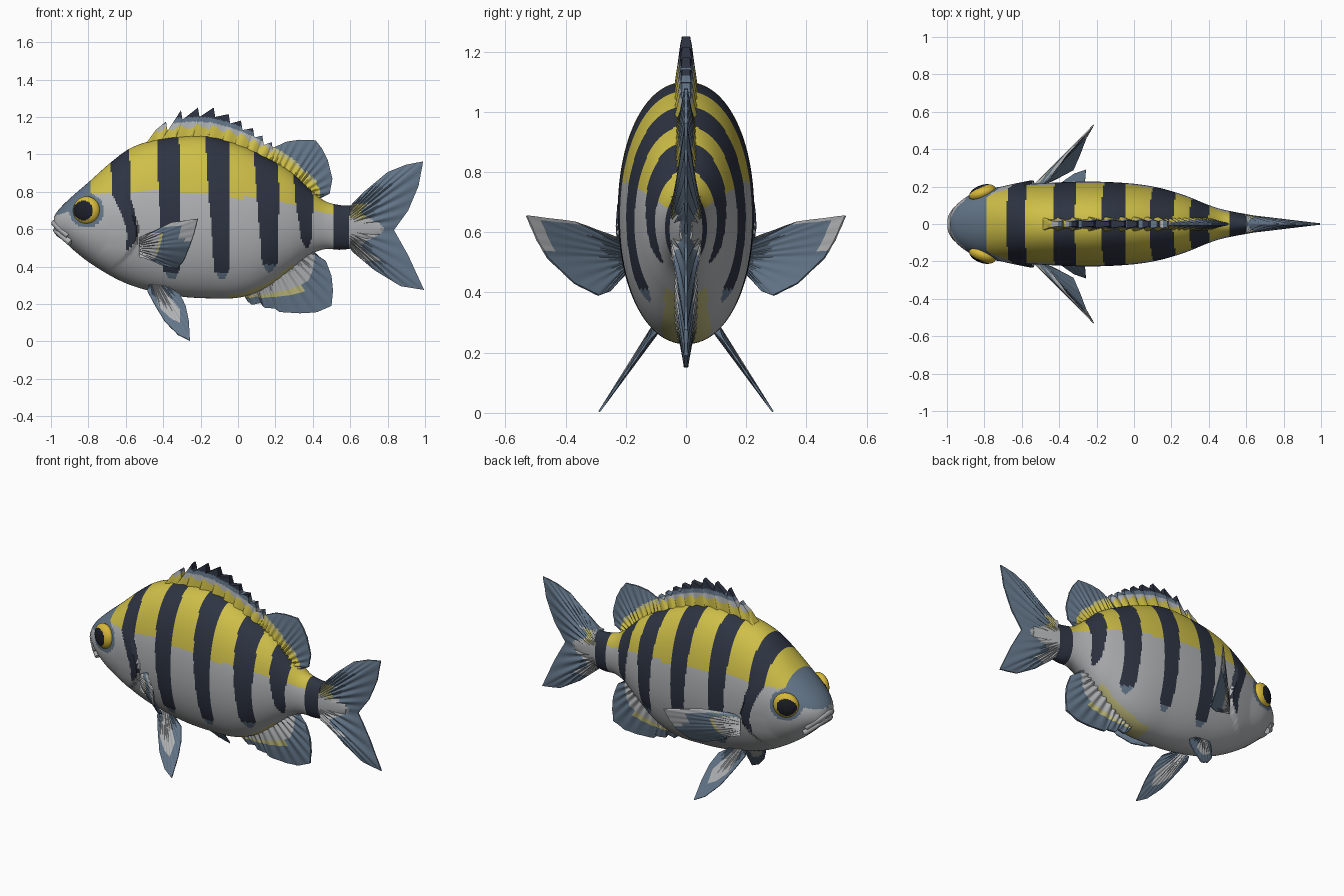
import bpy, bmesh, math
from mathutils import Vector, Matrix

if "Cube" in bpy.data.objects:
    bpy.data.objects.remove(bpy.data.objects["Cube"])

# ---------- colours ----------
COLOURS = [
    ("light_grey", (0.44, 0.45, 0.46)), ("yellow", (0.62, 0.52, 0.065)),
    ("navy", (0.027, 0.034, 0.055)), ("slate", (0.125, 0.18, 0.25)),
    ("pale_yellow", (0.52, 0.49, 0.20)), ("pupil_black", (0.012, 0.014, 0.022)),
    ("iris_yellow", (0.68, 0.48, 0.04)),
]
GREY, YELLOW, NAVY, SLATE, PALE, BLACK, IRIS = range(7)
MATS = []
for name, c in COLOURS:
    m = bpy.data.materials.new(name)
    m.diffuse_color = (*c, 1)
    m.use_nodes = True
    m.node_tree.nodes["Principled BSDF"].inputs["Base Color"].default_value = m.diffuse_color
    MATS.append(m)


def lerp_table(t, x):
    """Piecewise linear lookup in [(x, value), ...]."""
    if x <= t[0][0]:
        return t[0][1]
    for (a, va), (b, vb) in zip(t, t[1:]):
        if x <= b:
            return va + (vb - va) * (x - a) / (b - a)
    return t[-1][1]


def finish(name, bm, angle=50):
    bmesh.ops.recalc_face_normals(bm, faces=bm.faces)
    me = bpy.data.meshes.new(name)
    bm.to_mesh(me)
    bm.free()
    for m in MATS:
        me.materials.append(m)
    ob = bpy.data.objects.new(name, me)
    bpy.context.collection.objects.link(ob)
    bpy.ops.object.select_all(action='DESELECT')
    ob.select_set(True)
    bpy.context.view_layer.objects.active = ob
    bpy.ops.object.shade_smooth_by_angle(angle=math.radians(angle))
    return ob


# ---------- body: stations of x, bottom, top, half width ----------
ST = [(-.985, .585, .665, .04), (-.97, .565, .69, .075), (-.93, .535, .735, .12),
      (-.87, .48, .79, .16), (-.80, .425, .85, .185), (-.68, .35, .957, .203),
      (-.58, .303, 1.03, .212), (-.47, .27, 1.07, .219), (-.31, .24, 1.095, .226),
      (-.15, .23, 1.095, .225), (.01, .235, 1.05, .214), (.14, .28, .99, .192),
      (.28, .38, .91, .15), (.385, .462, .815, .107), (.465, .493, .75, .08),
      (.55, .49, .728, .062), (.64, .505, .72, .046), (.76, .56, .65, .022)]


def station(x, k):
    """Smooth (Hermite) interpolation of column k."""
    n = len(ST)
    i = next((j for j in range(n - 1) if x <= ST[j + 1][0]), n - 2)

    def slope(j):
        a, b = ST[max(j - 1, 0)], ST[min(j + 1, n - 1)]
        return (b[k] - a[k]) / (b[0] - a[0])
    h = ST[i + 1][0] - ST[i][0]
    t = (x - ST[i][0]) / h
    return ((2*t**3 - 3*t*t + 1) * ST[i][k] + (t**3 - 2*t*t + t) * h * slope(i)
            + (3*t*t - 2*t**3) * ST[i + 1][k] + (t**3 - t*t) * h * slope(i + 1))


def top(x):
    return station(x, 2)


GILL = [(.36, -.70), (.45, -.605), (.52, -.545), (.60, -.535), (.68, -.56), (.80, -.60)]
BORDER = [(-.8, .785), (-.5, .805), (-.15, .80), (.05, .765), (.28, .735), (.45, .69), (.6, .66)]
# stripes: low z, centre line (z, x), width (z, w)
STRIPES = [
    (.48, [(.48, -.60), (.56, -.56), (.66, -.58), (.78, -.625), (1, -.63)], [(.5, .035), (.65, .07), (.8, .10)]),
    (.33, [(.33, -.352), (1.1, -.375)], [(.35, .085), (.8, .12)]),
    (.33, [(.36, -.085), (1.1, -.11)], [(.38, .08), (.9, .125)]),
    (.37, [(.38, .17), (.8, .16), (1, .145)], [(.4, .08), (.8, .122)]),
    (.50, [(.5, .37), (.9, .345)], [(.52, .05), (.75, .095)]),
    (.30, [(.5, .55), (.7, .553)], [(.5, .08), (.7, .09)]),
]


def body_colour(p):
    x, z = p.x, p.z
    if math.hypot(x + .81, z - .70) < .092:
        return SLATE
    for low, centre, width in STRIPES:
        w = lerp_table(width, z) * min(1, max(0, (z - low) / .05)) ** .5
        if z > low and abs(x - lerp_table(centre, z)) < w / 2:
            return SLATE if z < low + .04 and low < .4 else NAVY
    if x < -.79 and z > .665 + .3 * (x + 1):
        return SLATE
    if x > .595:
        return PALE if z > .66 else GREY
    if z > lerp_table(BORDER, x) and x > -.8:
        return YELLOW
    if -.05 < x < .3 and z < station(x, 1) + .025:
        return PALE
    return GREY


def make_body():
    bm = bmesh.new()
    NX, NR, rings = 230, 112, []
    for i in range(NX + 1):
        x = -.985 + 1.745 * i / NX
        lo, hi, hw = (station(x, k) for k in (1, 2, 3))
        ring = []
        for j in range(NR):
            a = 2 * math.pi * j / NR
            s, c = math.sin(a), math.cos(a)
            y = hw * math.copysign(abs(s) ** .93, s)
            z = (lo + hi) / 2 + (hi - lo) / 2 * math.copysign(abs(c) ** .96, c)
            # flared gill cover ending in a step
            d = lerp_table(GILL, z) - x
            if 0 <= d < .16 and .36 < z < .82:
                y *= 1 + .10 * (1 - d / .16) * math.sin(math.pi * (z - .36) / .46)
            ring.append(bm.verts.new((x, y, z)))
        rings.append(ring)
    for a, b in zip(rings, rings[1:]):
        for j in range(NR):
            k = (j + 1) % NR
            bm.faces.new((a[j], a[k], b[k], b[j]))
    bm.faces.new(rings[0])
    bm.faces.new(rings[-1])
    for f in bm.faces:
        f.material_index = body_colour(f.calc_center_median())
    finish("body", bm)


# ---------- fins: ruled sheets between base and edge points ----------
def fin(name, pairs, normal, t0, t1, colour, nu=90, nv=22, rays=14):
    bm = bmesh.new()
    normal = Vector(normal).normalized()
    n, rings, info = len(pairs) - 1, [], {}
    for i in range(nu + 1):
        u = i / nu
        k = min(int(u * n), n - 1)
        f = u * n - k
        base, edge = (Vector(pairs[k][e]).lerp(Vector(pairs[k + 1][e]), f) for e in (0, 1))
        ring = []
        for side in (1, -1):
            for j in (range(nv + 1) if side > 0 else range(nv, -1, -1)):
                v = j / nv
                t = (t0 + (t1 - t0) * v) * (1 + .22 * math.sin(2 * math.pi * rays * u))
                ring.append(bm.verts.new(base.lerp(edge, v) + normal * t * side))
        rings.append(ring)
    m = len(rings[0])
    for i in range(nu):
        a, b = rings[i], rings[i + 1]
        for j in range(m):
            k = (j + 1) % m
            face = bm.faces.new((a[j], a[k], b[k], b[j]))
            v = 1 - abs(j + .5 - (nv + .5)) / (nv + .5)
            face.material_index = colour((i + .5) / nu, v, face.calc_center_median(), j <= nv)
    bm.faces.new(rings[0])
    bm.faces.new(rings[-1])
    for f in bm.faces:
        if len(f.verts) > 4:
            f.material_index = SLATE
    finish(name, bm)


def flat(rows):
    return [((a, 0, b), (c, 0, d)) for a, b, c, d in rows]


# spiny dorsal fin with back-leaning teeth
tips = [(-.385, 1.175), (-.305, 1.235), (-.214, 1.25), (-.13, 1.25), (-.05, 1.215),
        (.016, 1.18), (.08, 1.14), (.13, 1.10), (.18, 1.065)]
edge = [(-.49, 1.06), (-.44, 1.13)]
for x, z in tips:
    edge += [(x, z), (x + .008, z - .05)]
spiny = [(x - .04, top(x - .04) - .03, x, z) for x, z in edge]


def spiny_colour(u, v, p, front):
    h = p.z - top(p.x)
    if h < .05 + .012 * math.sin(2 * math.pi * 9 * u):
        return YELLOW
    return GREY if h < .075 else (SLATE if h < .10 else NAVY)


fin("spiny_dorsal_fin", flat(spiny), (0, 1, 0), .034, .017, spiny_colour, nu=190, rays=9)

# soft rear dorsal lobe
lobe = [(.13, .17, 1.03), (.17, .21, 1.045), (.20, .26, 1.068), (.24, .33, 1.078), (.29, .415, 1.075),
        (.32, .45, 1.03), (.34, .48, .97), (.37, .505, .87), (.39, .49, .79), (.42, .44, .765)]
fin("soft_dorsal_fin", flat([(b, top(b) - .03, x, z) for b, x, z in lobe]), (0, 1, 0), .03, .005,
    lambda u, v, p, f: YELLOW if p.z - top(p.x) < .05 and p.x < .44 else
    (PALE if p.z - top(p.x) < .075 and p.x < .42 else SLATE))

# anal fin
anal = [(.02, .05, .215), (.05, .075, .195), (.08, .12, .205), (.11, .14, .18), (.14, .20, .175),
        (.18, .22, .157), (.22, .33, .15), (.26, .42, .155), (.29, .50, .19), (.32, .508, .27),
        (.34, .50, .35), (.37, .47, .43), (.40, .42, .462)]
fin("anal_fin", flat([(b, station(b, 1) + .03, x, z) for b, x, z in anal]), (0, 1, 0), .034, .006,
    lambda u, v, p, f: GREY if v < .42 else (PALE if v < .52 and u < .6 else SLATE))

# forked tail fin
tail = [(.60, .72, .61, .735), (.60, .70, .68, .805), (.60, .69, .80, .905), (.60, .67, .90, .945),
        (.60, .65, .99, .962), (.60, .64, .965, .83), (.60, .62, .91, .70), (.60, .60, .834, .595),
        (.60, .58, .91, .46), (.60, .56, .995, .275), (.60, .54, .87, .295), (.60, .53, .73, .38),
        (.60, .50, .61, .48)]


def tail_colour(u, v, p, front):
    if p.x < .72 + .06 * math.sin(34 * p.z) and -.17 < p.z - .60 < .135:
        return PALE if .62 < p.x < .68 and p.z > .64 else GREY
    return SLATE


fin("tail_fin", flat(tail), (0, 1, 0), .042, .004, tail_colour, nu=120, nv=34, rays=18)

# paired pectoral and ventral fins
pec = [(-.46, .235, .585), (-.36, .37, .635), (-.215, .53, .655), (-.235, .495, .575), (-.256, .46, .515),
       (-.29, .37, .43), (-.325, .29, .39), (-.40, .25, .405), (-.47, .22, .44)]
ven = [(-.485, .27), (-.445, .195), (-.39, .105), (-.32, .035), (-.257, .004), (-.263, .11),
       (-.28, .19), (-.31, .25), (-.36, .275)]


def pec_colour(u, v, p, front):
    if v > .86 and u < .45:
        return GREY
    if front and v < .42:
        return PALE if v > .34 and u < .6 else GREY
    return GREY if front and v > .72 and u < .4 else SLATE


def ven_colour(u, v, p, front):
    return GREY if .2 < u < .62 and v < .68 else SLATE


for s, side in ((-1, "right"), (1, "left")):
    fin("pectoral_fin_" + side, [((-.52, s * .205, .56 - .013 * i), (x, s * y, z)) for i, (x, y, z) in enumerate(pec)],
        (-.6, s * .7, -.4), .014, .003, pec_colour, nu=64)
    fin("ventral_fin_" + side,
        [((-.475 + .012 * i, s * .09, .295), (x, s * (.105 + (.27 - z) * .69), z)) for i, (x, z) in enumerate(ven)],
        (0, s * .82, .57), .014, .003, ven_colour, nu=64)

    # eye with off-centre pupil
    bm = bmesh.new()
    bmesh.ops.create_uvsphere(bm, u_segments=48, v_segments=32, radius=1)
    bmesh.ops.transform(bm, verts=bm.verts, matrix=Matrix.Translation((-.81, s * .166, .70))
                        @ Matrix.Rotation(s * math.radians(20), 4, 'Z') @ Matrix.Diagonal((.075, .042, .075, 1)))
    for f in bm.faces:
        c = f.calc_center_median()
        f.material_index = BLACK if math.hypot(c.x + .828, c.z - .70) < .052 else IRIS
    finish("eye_" + side, bm)

# lips
for name, dx, dz in (("upper_lip", 0, .005), ("lower_lip", .01, -.032)):
    cu = bpy.data.curves.new(name, 'CURVE')
    cu.dimensions = '3D'
    cu.bevel_depth, cu.bevel_resolution, cu.use_fill_caps = .019, 4, True
    half = [(-.905, .105, .56), (-.95, .08, .598), (-.975, .042, .622)]
    pts = half + [(-.981, 0, .628)] + [(x, -y, z) for x, y, z in reversed(half)]
    sp = cu.splines.new('NURBS')
    sp.points.add(len(pts) - 1)
    for q, (x, y, z) in zip(sp.points, pts):
        q.co = (x + dx, y, z + dz, 1)
    sp.use_endpoint_u, sp.order_u = True, 3
    cu.materials.append(MATS[GREY])
    ob = bpy.data.objects.new(name, cu)
    bpy.context.collection.objects.link(ob)

make_body()
